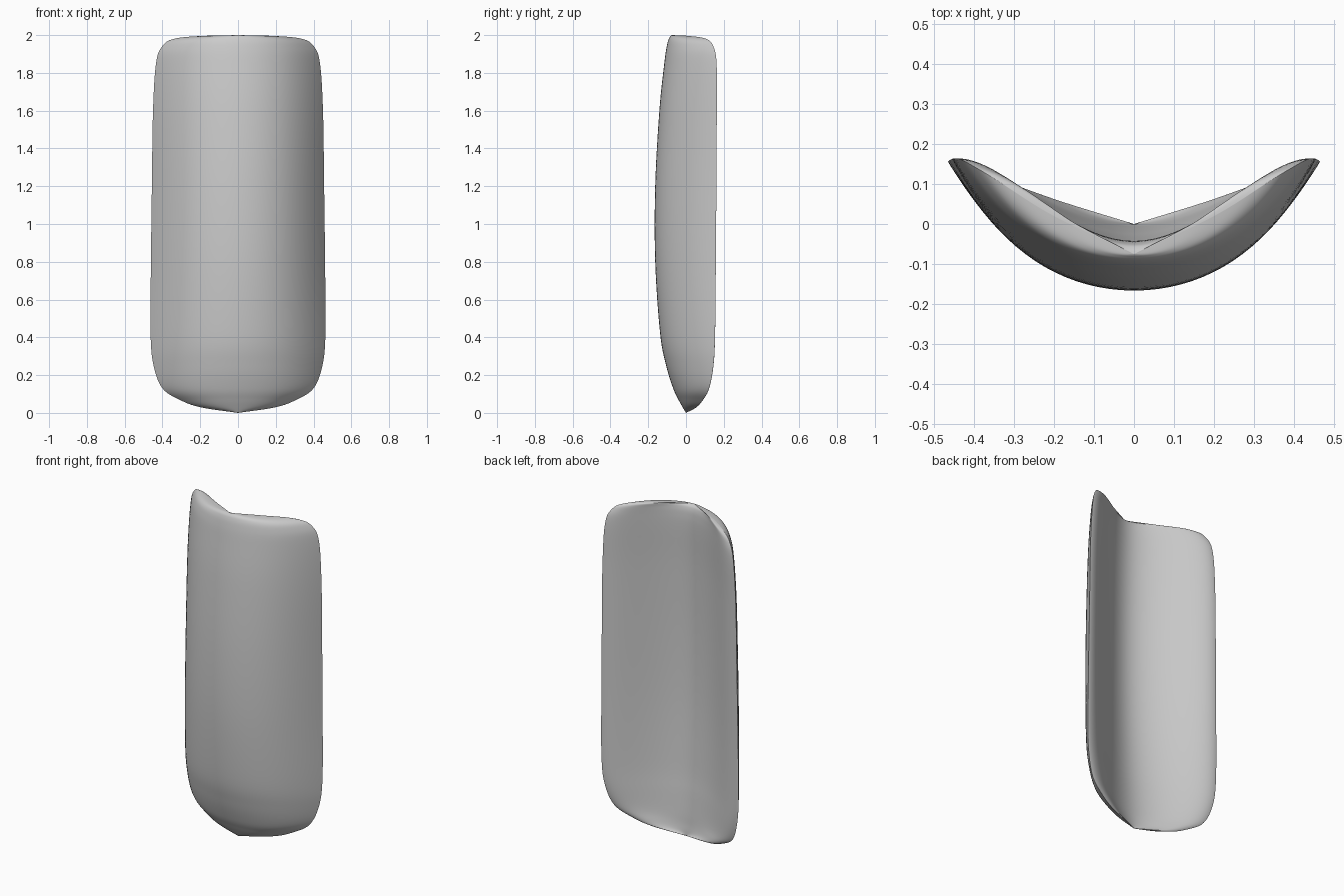
import bpy
from mathutils import Vector

cube = bpy.data.objects.get("Cube")
if cube:
    bpy.data.objects.remove(cube, do_unlink=True)

STEPS = 6      # rows between two key sections
HALF = 24      # columns from the centre line to the rim

# Key sections: height, half width, front centre y, back centre y, rim y
KEYS = [Vector(k) for k in (
    (0, 0, 0, 0, 0),
    (.03, .2, -.018, -.002, .055),
    (.07, .31, -.04, -.006, .09),
    (.13, .4, -.068, -.01, .122),
    (.25, .447, -.105, -.02, .145),
    (.42, .463, -.137, -.035, .154),
    (.8, .461, -.163, -.055, .158),
    (1.2, .456, -.163, -.06, .161),
    (1.6, .45, -.141, -.053, .163),
    (1.85, .434, -.115, -.043, .162),
    (1.94, .402, -.102, -.044, .145),
    (1.98, .34, -.091, -.051, .108),
    (1.995, .2, -.081, -.062, .02),
    (2, 0, -.075, -.075, -.075),
)]


def smooth_rows(keys):
    """Catmull-Rom rows through the key sections."""
    pts = [2 * keys[0] - keys[1], *keys, 2 * keys[-1] - keys[-2]]
    rows = []
    for a, b, c, d in zip(pts, pts[1:], pts[2:], pts[3:]):
        for i in range(STEPS):
            t = i / STEPS
            rows.append(b + (c - a) * (t / 2)
                        + (2 * a - 5 * b + 4 * c - d) * (t * t / 2)
                        + (3 * b - a - 3 * c + d) * (t ** 3 / 2))
    return rows[1:]


def section(row):
    """Closed crescent: along the front, then back along the hollow side."""
    z, w, front, back, rim = row
    ring = []
    for i in range(-HALF, HALF + 1):
        u = i / HALF
        s = 1.5 * u - .5 * u ** 3       # finer columns near the rim
        ring.append((w * s, front + (rim - front) * (.7 * s ** 2 + .3 * s ** 4), z))
    for i in range(HALF - 1, -HALF, -1):
        u = i / HALF
        s = abs(1.5 * u - .5 * u ** 3)
        curve = .4 * s ** 2 + .6 * s * s * (3 - 2 * s)
        bump = .2 * w * s ** 4 * (1 - s * s)
        ring.append((w * (s if u > 0 else -s), back + (rim - back) * curve + bump, z))
    return ring


# Curved shell lofted from the sections, closed with a point at each end
rings = [section(r) for r in smooth_rows(KEYS)]
n = len(rings[0])
verts = [v for ring in rings for v in ring]
faces = [(r * n + i, r * n + (i + 1) % n, (r + 1) * n + (i + 1) % n, (r + 1) * n + i)
         for r in range(len(rings) - 1) for i in range(n)]
low, high, last = len(verts), len(verts) + 1, (len(rings) - 1) * n
for key in (KEYS[0], KEYS[-1]):
    verts.append((0, key[2], key[0]))
for i in range(n):
    j = (i + 1) % n
    faces += [(low, j, i), (high, last + i, last + j)]

mesh = bpy.data.meshes.new("curved_shell")
mesh.from_pydata(verts, [], faces)
mesh.update()
shell = bpy.data.objects.new("curved_shell", mesh)
bpy.context.collection.objects.link(shell)

# Plain grey material
grey = bpy.data.materials.new("plain_grey")
grey.use_nodes = True
colour = (.6, .6, .6, 1)
grey.diffuse_color = colour
grey.node_tree.nodes["Principled BSDF"].inputs["Base Color"].default_value = colour
mesh.materials.append(grey)

bpy.context.view_layer.objects.active = shell
shell.select_set(True)
bpy.ops.object.shade_smooth_by_angle(angle=1.3)
